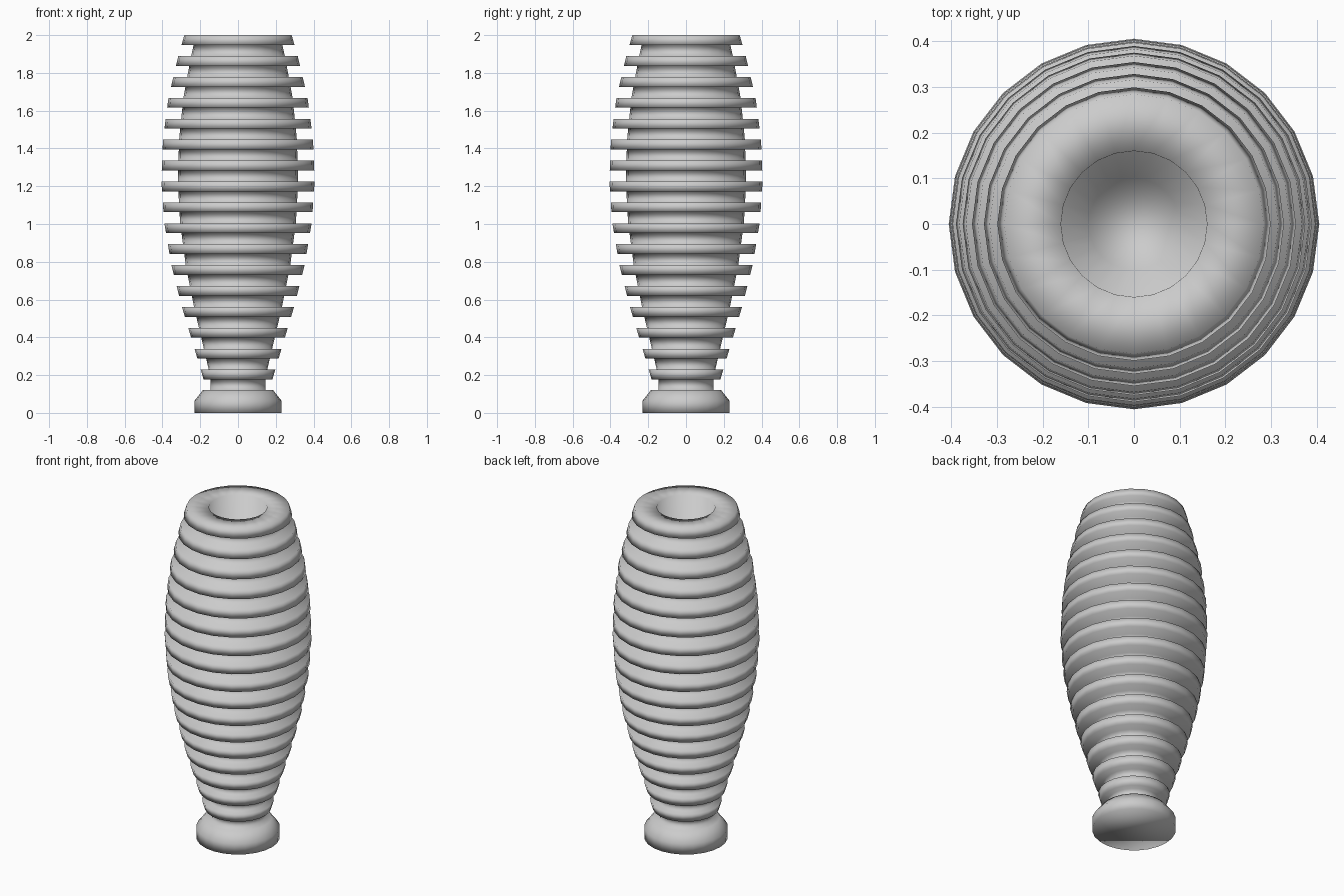
import bpy, bmesh, math

if "Cube" in bpy.data.objects:
    bpy.data.objects.remove(bpy.data.objects["Cube"])

SIDES = 24
RIBS = 17
PITCH = 0.1107
RIB_H = 0.052

# outer silhouette of the ribbed body: (height, radius)
ENVELOPE = [(0.18, 0.183), (0.345, 0.232), (0.565, 0.298), (0.785, 0.353),
            (1.01, 0.391), (1.23, 0.406), (1.45, 0.397), (1.67, 0.368),
            (1.89, 0.316), (2.0, 0.284)]


def envelope(z):
    for (z0, r0), (z1, r1) in zip(ENVELOPE, ENVELOPE[1:]):
        if z <= z1:
            return r0 + (r1 - r0) * (z - z0) / (z1 - z0)
    return ENVELOPE[-1][1]


def lathe(name, profile):
    """Revolve (radius, z) points round z and cap both ends."""
    bm = bmesh.new()
    rings = []
    for r, z in profile:
        rings.append([bm.verts.new((r * math.cos(i * math.tau / SIDES),
                                    r * math.sin(i * math.tau / SIDES), z))
                      for i in range(SIDES)])
    for a, b in zip(rings, rings[1:]):
        for i in range(SIDES):
            j = (i + 1) % SIDES
            bm.faces.new((a[i], a[j], b[j], b[i]))
    bm.faces.new(rings[0][::-1])
    bm.faces.new(rings[-1])
    for f in bm.faces:
        f.smooth = True
    mesh = bpy.data.meshes.new(name)
    bm.to_mesh(mesh)
    bm.free()
    obj = bpy.data.objects.new(name, mesh)
    bpy.context.collection.objects.link(obj)
    return obj


# foot and neck
profile = [(0.23, 0.0), (0.23, 0.065), (0.185, 0.122), (0.146, 0.122)]

# ribs, each followed by the grooved core above it
for k in range(RIBS):
    top = 2.0 - (RIBS - 1 - k) * PITCH
    low = top - RIB_H
    core = 0.146 if k == 0 else envelope(low) * 0.785
    profile += [(core, low), (envelope(low), low), (envelope(top), top)]
    if k < RIBS - 1:
        profile.append((envelope(top) * 0.785, top))

# flat rim and tapering cavity
profile += [(0.16, 2.0), (0.10, 0.15)]

lathe("ribbed_vase", profile)
